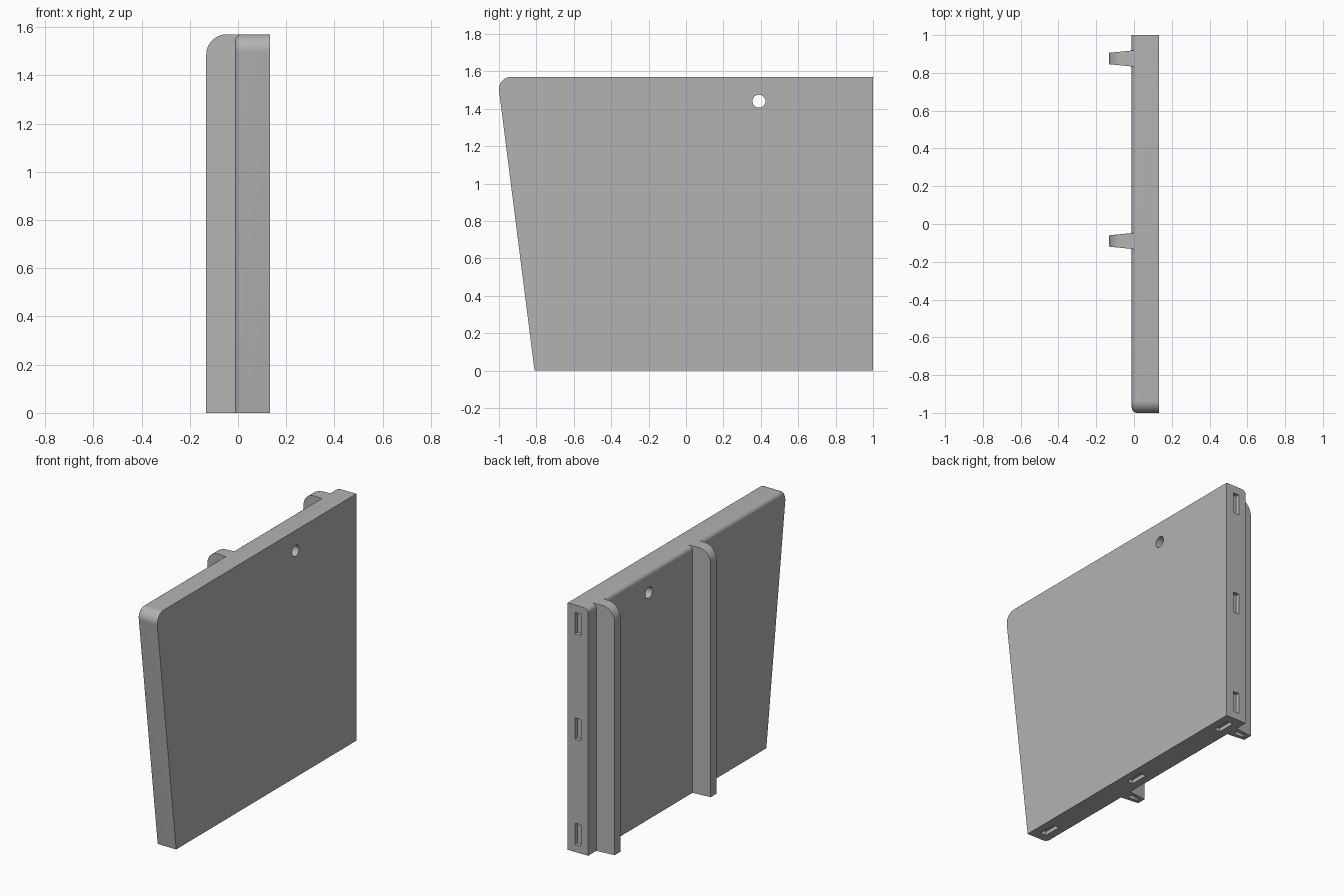
import bpy, bmesh
from math import cos, sin, radians

if "Cube" in bpy.data.objects:
    bpy.data.objects.remove(bpy.data.objects["Cube"])

HEIGHT, INNER, OUTER = 1.57, -0.012, 0.132
RIB_TIP, RIB_ROOT = -0.132, 0.018

grey = bpy.data.materials.new("plain grey")
grey.use_nodes = True
grey.diffuse_color = (0.45, 0.45, 0.45, 1)
grey.node_tree.nodes["Principled BSDF"].inputs["Base Color"].default_value = grey.diffuse_color


def arc(cu, cv, r, start, end, steps):
    angles = [radians(start + (end - start) * i / steps) for i in range(steps + 1)]
    return [(cu + r * cos(a), cv + r * sin(a)) for a in angles]


def prism(bm, lower, upper):
    """Closed solid between two matching outlines."""
    a = [bm.verts.new(p) for p in lower]
    b = [bm.verts.new(p) for p in upper]
    bm.faces.new(a)
    bm.faces.new(b[::-1])
    for i in range(len(a)):
        j = (i + 1) % len(a)
        bm.faces.new((a[j], a[i], b[i], b[j]))
    bmesh.ops.recalc_face_normals(bm, faces=bm.faces)


def box(bm, centre, size):
    (x, y, z), (dx, dy, dz) = centre, [s / 2 for s in size]
    base = [(x - dx, y - dy), (x + dx, y - dy), (x + dx, y + dy), (x - dx, y + dy)]
    prism(bm, [(*p, z - dz) for p in base], [(*p, z + dz) for p in base])


def to_object(bm, name):
    mesh = bpy.data.meshes.new(name)
    bm.to_mesh(mesh)
    bm.free()
    ob = bpy.data.objects.new(name, mesh)
    bpy.context.collection.objects.link(ob)
    mesh.materials.append(grey)
    return ob


def cut_and_shade(ob, cutter_bm):
    """Subtract the cutter, bake the result and smooth the rounded edges."""
    cutter = to_object(cutter_bm, "cutter")
    cutter.hide_render = True
    mod = ob.modifiers.new("openings", 'BOOLEAN')
    mod.operation, mod.solver, mod.object = 'DIFFERENCE', 'EXACT', cutter
    bpy.ops.object.select_all(action='DESELECT')
    bpy.context.view_layer.objects.active = ob
    ob.select_set(True)
    bpy.ops.object.modifier_apply(modifier=mod.name)
    bpy.data.objects.remove(cutter)
    bpy.ops.object.shade_smooth_by_angle(angle=radians(30))


# Panel: slanted front edge, rounded top front corner
r = 0.065
outline = [(-0.81, 0), (1, 0), (1, HEIGHT)] + arc(r - 1, HEIGHT - r, r, 90, 187, 12)
bm = bmesh.new()
prism(bm, [(INNER, *p) for p in outline], [(OUTER, *p) for p in outline])

# Rounded inner edge along the top and the slanted front
rim = []
for e in bm.edges:
    mid = (e.verts[0].co + e.verts[1].co) / 2
    if all(abs(v.co.x - INNER) < 1e-4 for v in e.verts) and mid.z > 0.01 and mid.y < 0.99:
        rim.append(e)
bmesh.ops.bevel(bm, geom=rim, offset=0.028, segments=6, profile=0.5, affect='EDGES')
panel = to_object(bm, "panel")

# Panel openings: round hole, slots in the back edge and the underside
cutters = bmesh.new()
ring = arc(0.39, 1.44, 0.035, 0, 345, 23)
prism(cutters, [(-0.1, *p) for p in ring], [(0.2, *p) for p in ring])
for z in (0.115, HEIGHT / 2, HEIGHT - 0.115):
    box(cutters, (0.06, 1, z), (0.042, 0.05, 0.135))
for y in (-0.695, 0.095, 0.885):
    box(cutters, (0.06, y, 0), (0.042, 0.12, 0.05))
cut_and_shade(panel, cutters)

# Tapered ribs on the inner face, each with a slot underneath
for name, y in (("front_rib", -0.09), ("rear_rib", 0.876)):
    r = 0.085
    side = [(RIB_TIP, 0), (RIB_ROOT, 0), (RIB_ROOT, HEIGHT)]
    side += arc(RIB_TIP + r, HEIGHT - r, r, 90, 180, 12)

    def half_width(x):
        return 0.03 + 0.1 * (x - RIB_TIP)

    bm = bmesh.new()
    prism(bm, [(x, y - half_width(x), z) for x, z in side],
          [(x, y + half_width(x), z) for x, z in side])
    rib = to_object(bm, name)
    slot = bmesh.new()
    box(slot, (-0.07, y, 0), (0.065, 0.025, 0.05))
    cut_and_shade(rib, slot)
